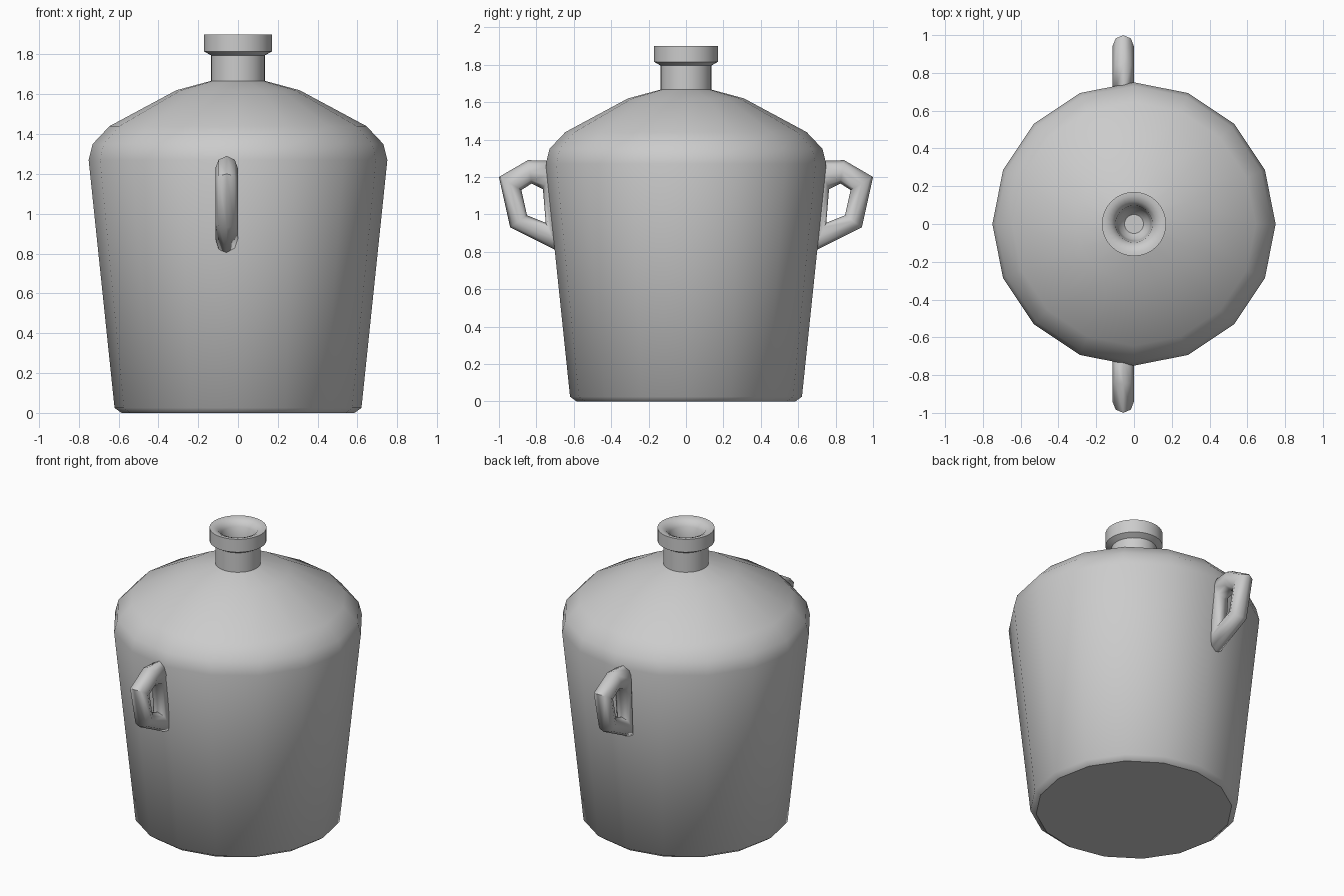
import bpy
import bmesh
import math

if "Cube" in bpy.data.objects:
    bpy.data.objects.remove(bpy.data.objects["Cube"], do_unlink=True)

TAU = 2 * math.pi

# One plain grey clay
clay = bpy.data.materials.new("grey_clay")
clay.use_nodes = True
grey = (0.6, 0.6, 0.6, 1)
clay.diffuse_color = grey
clay.node_tree.nodes["Principled BSDF"].inputs["Base Color"].default_value = grey


def finish(name, bm, angle):
    """Turn a bmesh into a smooth-shaded object."""
    bmesh.ops.recalc_face_normals(bm, faces=bm.faces)
    mesh = bpy.data.meshes.new(name)
    bm.to_mesh(mesh)
    bm.free()
    mesh.materials.append(clay)
    obj = bpy.data.objects.new(name, mesh)
    bpy.context.collection.objects.link(obj)
    bpy.ops.object.select_all(action="DESELECT")
    obj.select_set(True)
    bpy.context.view_layer.objects.active = obj
    bpy.ops.object.shade_smooth_by_angle(angle=math.radians(angle))
    # End caps stay flat
    for face in mesh.polygons:
        if len(face.vertices) > 4:
            face.use_smooth = False
    return obj


def bridge(bm, a, b):
    for i in range(len(a)):
        j = (i + 1) % len(a)
        bm.faces.new((a[i], a[j], b[j], b[i]))


def revolve(name, profile, sides, angle):
    """Spin (radius, height) points about z and cap both ends."""
    bm = bmesh.new()
    rings = [[bm.verts.new((r * math.cos(TAU * i / sides),
                            r * math.sin(TAU * i / sides), z))
              for i in range(sides)] for r, z in profile]
    for a, b in zip(rings, rings[1:]):
        bridge(bm, a, b)
    bm.faces.new(rings[0])
    bm.faces.new(rings[-1])
    return finish(name, bm, angle)


# Tapered body with rounded shoulder
revolve("jug_body", [(0.585, 0), (0.62, 0.025), (0.75, 1.27), (0.73, 1.35),
                     (0.645, 1.44), (0.31, 1.62), (0.125, 1.67)], 16, 60)

# Neck, flared lip and hollow mouth
revolve("neck_and_lip", [(0.135, 1.64), (0.135, 1.795), (0.17, 1.815),
                         (0.17, 1.90), (0.148, 1.90), (0.12, 1.888),
                         (0.098, 1.86), (0.09, 1.80), (0.08, 1.73),
                         (0.05, 1.70)], 32, 50)


# Looped handles: each ring spans an outer and an inner (distance, height) point
LOOP = [((0.70, 1.285), (0.765, 1.135)), ((0.845, 1.29), (0.825, 1.165)),
        ((1.0, 1.20), (0.88, 1.13)), ((0.94, 0.93), (0.85, 0.995)),
        ((0.68, 0.80), (0.75, 0.955))]


def handle(name, side):
    bm = bmesh.new()
    rings = []
    for (oy, oz), (iy, iz) in LOOP:
        ring = []
        for k in range(8):
            c, s = math.cos(TAU * k / 8), math.sin(TAU * k / 8)
            y = (oy + iy) / 2 + c * (oy - iy) / 2
            z = (oz + iz) / 2 + c * (oz - iz) / 2
            ring.append(bm.verts.new((-0.057 + 0.057 * s, side * y, z)))
        rings.append(ring)
    for a, b in zip(rings, rings[1:] + rings[:1]):
        bridge(bm, a, b)
    return finish(name, bm, 60)


handle("front_handle", -1)
handle("back_handle", 1)
